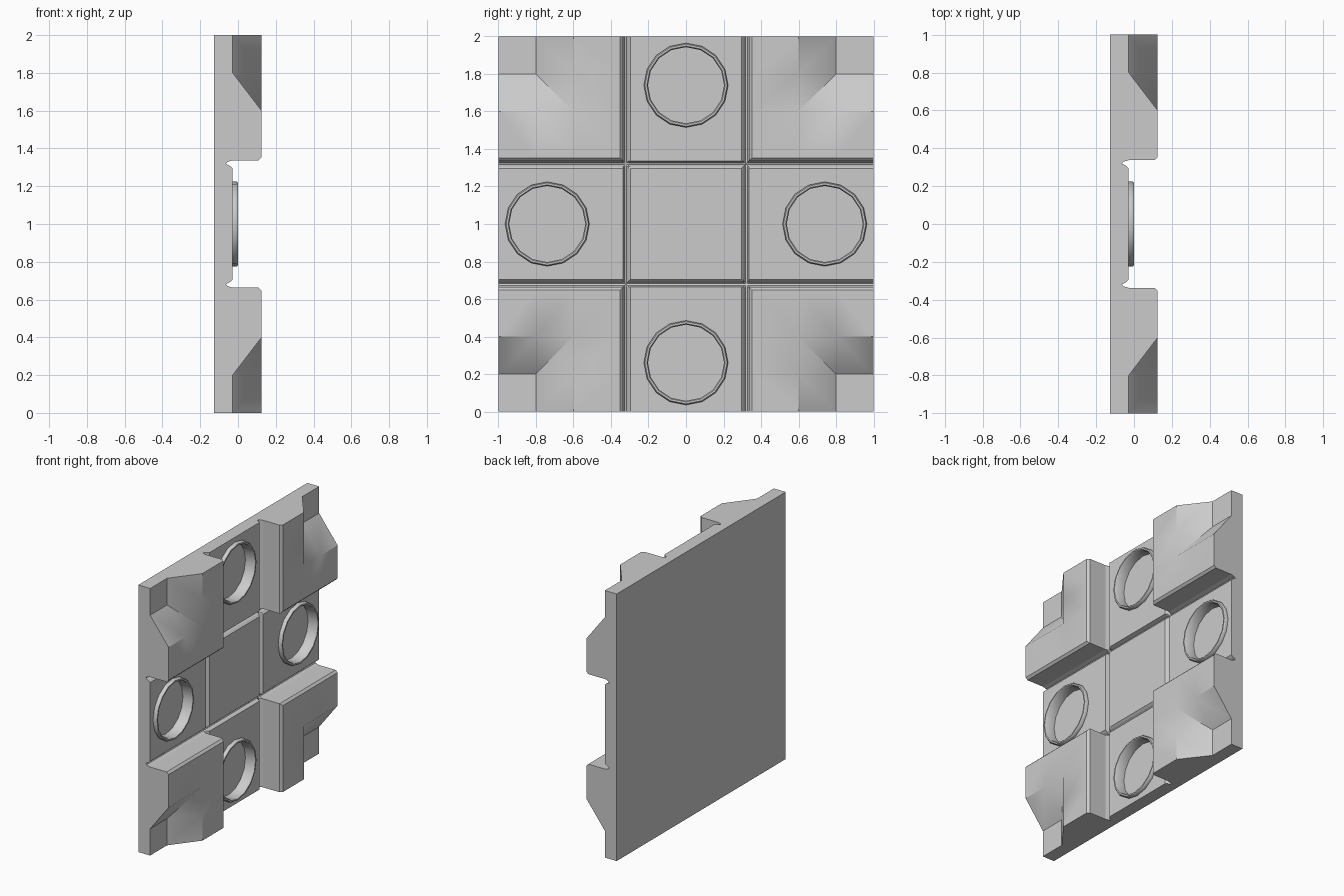
import bpy, bmesh, math
from mathutils import Matrix, Vector

if "Cube" in bpy.data.objects:
    bpy.data.objects.remove(bpy.data.objects["Cube"], do_unlink=True)

BACK, FLOOR, TOP = -0.126, -0.028, 0.125   # levels along x
WALL, SLOPE_IN, SLOPE_OUT = 0.337, 0.6, 0.8
POCKET = -0.08                             # bottom of the round recesses

grey = bpy.data.materials.new("light_grey")
grey.use_nodes = True
grey.diffuse_color = (0.6, 0.6, 0.6, 1)
grey.node_tree.nodes["Principled BSDF"].inputs["Base Color"].default_value = (0.6, 0.6, 0.6, 1)


def finish(name, bm, smooth=False):
    bmesh.ops.recalc_face_normals(bm, faces=bm.faces)
    mesh = bpy.data.meshes.new(name)
    bm.to_mesh(mesh)
    bm.free()
    mesh.materials.append(grey)
    obj = bpy.data.objects.new(name, mesh)
    bpy.context.collection.objects.link(obj)
    if smooth:
        bpy.ops.object.select_all(action='DESELECT')
        obj.select_set(True)
        bpy.context.view_layer.objects.active = obj
        bpy.ops.object.shade_smooth_by_angle(angle=math.radians(40))
    return obj


def relief(ys, zs, height, skip=lambda i, j: False):
    """Surface facing +x over a grid; diagonal cells are split along the mitre."""
    bm = bmesh.new()
    v = [[bm.verts.new((height(y, z), y, z + 1)) for z in zs] for y in ys]
    for i in range(len(ys) - 1):
        for j in range(len(zs) - 1):
            if skip(i, j):
                continue
            a, b, c, d = v[i][j], v[i + 1][j], v[i + 1][j + 1], v[i][j + 1]
            if i == j:
                bm.faces.new((a, b, c))
                bm.faces.new((a, c, d))
            else:
                bm.faces.new((a, b, c, d))
    return bm


def close_down(bm, level):
    """Drop walls from the open border to a level and cap the bottom."""
    border = [e for e in bm.edges if e.is_boundary and
              any(p.co.x > level + 0.001 for p in e.verts)]
    new = bmesh.ops.extrude_edge_only(bm, edges=border)["geom"]
    for p in new:
        if isinstance(p, bmesh.types.BMVert):
            p.co.x = level
    bmesh.ops.remove_doubles(bm, verts=bm.verts, dist=0.0005)
    bmesh.ops.holes_fill(bm, edges=[e for e in bm.edges if e.is_boundary], sides=0)


# Base plate with crossing grooves
groove = {0.295: FLOOR, 0.307: -0.042, 0.318: -0.063, 0.328: -0.058, WALL: FLOOR}
half = list(groove) + [1.0]
steps = [-s for s in reversed(half)] + half


def plate_height(y, z):
    return min(groove.get(abs(y), FLOOR), groove.get(abs(z), FLOOR))


bm = relief(steps, steps, plate_height)
close_down(bm, BACK)
plate = finish("base_plate", bm)


# Corner blocks: chamfered, sloping into a square notch at the outer corner
block_steps = [WALL, 0.353, SLOPE_IN, SLOPE_OUT, 1.0]


def slope(a):
    t = min(max((a - SLOPE_IN) / (SLOPE_OUT - SLOPE_IN), 0), 1)
    return TOP + (FLOOR - TOP) * t


def block_height(y, z):
    if min(abs(y), abs(z)) <= WALL:
        return TOP - 0.016
    return max(slope(abs(y)), slope(abs(z)))


def on_fold(edge):
    a, b = [(abs(p.co.y), abs(p.co.z - 1)) for p in edge.verts]
    return any(abs(a[k] - SLOPE_IN) + abs(b[k] - SLOPE_IN) < 0.001 and
               min(a[1 - k], b[1 - k]) > SLOPE_OUT - 0.001 for k in (0, 1))


last = len(block_steps) - 2
for side, sy in (("left", 1), ("right", -1)):
    for level, sz in (("upper", 1), ("lower", -1)):
        bm = relief([sy * s for s in block_steps], [sz * s for s in block_steps],
                    block_height, lambda i, j: i == j == last)
        close_down(bm, FLOOR)
        for e in bm.edges:
            if on_fold(e):
                e.smooth = False
        finish(f"{level}_{side}_corner_block", bm, smooth=True)


# Round recesses with raised rims
rim_profile = [(0.225, FLOOR - 0.005), (0.225, -0.008), (0.219, 0.0),
               (0.209, 0.0), (0.203, -0.008), (0.203, POCKET)]
SIDES = 16
for name, y, z in (("top", 0, 0.74), ("bottom", 0, -0.74),
                   ("left", 0.74, 0), ("right", -0.74, 0)):
    center = Vector((0, y, z + 1))

    bm = bmesh.new()
    verts = [bm.verts.new(center + Vector((x, 0, r))) for r, x in rim_profile]
    edges = [bm.edges.new(pair) for pair in zip(verts, verts[1:])]
    bmesh.ops.spin(bm, geom=verts + edges, cent=center, axis=(1, 0, 0),
                   angle=math.tau, steps=SIDES)
    bmesh.ops.remove_doubles(bm, verts=bm.verts, dist=0.0005)
    # close the hidden underside so the rim is solid
    bm.verts.ensure_lookup_table()
    open_edges = [e for e in bm.edges if e.is_boundary]
    bmesh.ops.bridge_loops(bm, edges=open_edges)
    finish(f"{name}_rim", bm, smooth=True)

    bm = bmesh.new()
    place = Matrix.Translation(center + Vector((POCKET + 0.1, 0, 0)))
    bmesh.ops.create_cone(bm, cap_ends=True, segments=SIDES, radius1=0.212,
                          radius2=0.212, depth=0.2,
                          matrix=place @ Matrix.Rotation(math.pi / 2, 4, 'Y'))
    cutter = finish(f"{name}_recess_cutter", bm)
    cutter.hide_render = True
    cutter.hide_set(True)
    cut = plate.modifiers.new(f"{name}_recess", 'BOOLEAN')
    cut.operation = 'DIFFERENCE'
    cut.object = cutter
    cut.solver = 'EXACT'
